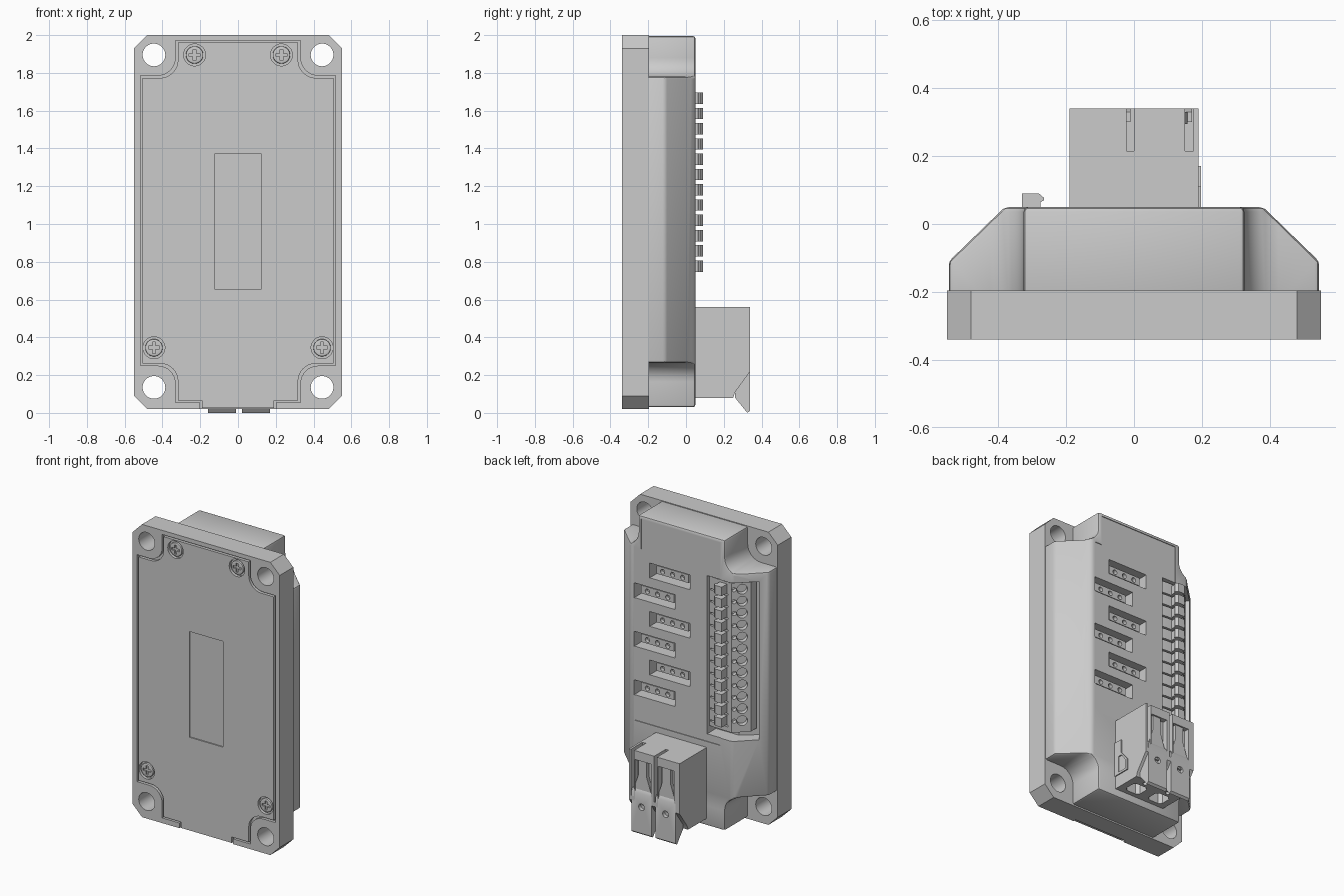
import bpy, bmesh, math
from mathutils import Vector

if "Cube" in bpy.data.objects:
    bpy.data.objects.remove(bpy.data.objects["Cube"])


def make(name, bm):
    bmesh.ops.recalc_face_normals(bm, faces=bm.faces[:])
    me = bpy.data.meshes.new(name)
    bm.to_mesh(me)
    bm.free()
    ob = bpy.data.objects.new(name, me)
    bpy.context.collection.objects.link(ob)
    return ob


def prism(name, pts, axis, a, b):
    """Extrude a 2D outline along an axis from a to b."""
    place = {'x': lambda p, t: (t, p[0], p[1]),
             'y': lambda p, t: (p[0], t, p[1]),
             'z': lambda p, t: (p[0], p[1], t)}[axis]
    bm = bmesh.new()
    lo = [bm.verts.new(place(p, a)) for p in pts]
    hi = [bm.verts.new(place(p, b)) for p in pts]
    bm.faces.new(lo)
    bm.faces.new(hi)
    for i in range(len(pts)):
        j = (i + 1) % len(pts)
        bm.faces.new((lo[i], lo[j], hi[j], hi[i]))
    return make(name, bm)


def box(name, x0, x1, y0, y1, z0, z1):
    return prism(name, [(x0, y0), (x1, y0), (x1, y1), (x0, y1)], 'z', z0, z1)


def cyl(name, centre, direction, r, length, seg=24):
    bm = bmesh.new()
    d = Vector(direction)
    bmesh.ops.create_cone(bm, cap_ends=True, segments=seg, radius1=r, radius2=r, depth=length)
    bm.transform(d.to_track_quat('Z', 'Y').to_matrix().to_4x4())
    bmesh.ops.translate(bm, verts=bm.verts[:], vec=Vector(centre))
    return make(name, bm)


def join(name, obs):
    bm = bmesh.new()
    for o in obs:
        bm.from_mesh(o.data)
        bpy.data.objects.remove(o)
    return make(name, bm)


def apply_mod(ob, mod):
    bpy.context.view_layer.objects.active = ob
    bpy.ops.object.modifier_apply(modifier=mod.name)


def cut(ob, cutters, op='DIFFERENCE'):
    c = join('cutter', cutters)
    c.hide_render = True
    m = ob.modifiers.new('cut', 'BOOLEAN')
    m.operation, m.solver, m.object = op, 'EXACT', c
    apply_mod(ob, m)
    bpy.data.objects.remove(c)


def bevel(ob, w, seg=2):
    m = ob.modifiers.new('bevel', 'BEVEL')
    m.width, m.segments, m.limit_method = w, seg, 'ANGLE'
    m.angle_limit = math.radians(30)
    m.use_clamp_overlap = False
    apply_mod(ob, m)


def notched(hx, z0, z1, nx, n0, n1, r, steps=8):
    """Rectangle with a rounded-in notch at each corner."""
    right = [(nx, z0)]
    for k in range(steps + 1):
        a = math.pi - k * math.pi / 2 / steps
        right.append((nx + r + r * math.cos(a), n0 - r + r * math.sin(a)))
    right += [(hx, n0), (hx, n1)]
    for k in range(steps + 1):
        a = -math.pi / 2 - k * math.pi / 2 / steps
        right.append((nx + r + r * math.cos(a), n1 + r + r * math.sin(a)))
    right.append((nx, z1))
    return right + [(-x, z) for x, z in reversed(right)]


HOLES = [(s * .445, z) for s in (-1, 1) for z in (.135, 1.895)]
SCREWS = [(s * x, z) for s in (-1, 1) for x, z in ((.23, 1.895), (.445, .345))]

# Mounting flange with chamfered corners, four holes and a seat for the lid
q = [(.48, .02), (.55, .09), (.55, 1.93), (.48, 2.0)]
flange = prism('mounting_flange', q + [(-x, z) for x, z in reversed(q)], 'y', -.34, -.195)
cut(flange, [cyl('c', (x, -.27, z), (0, 1, 0), .06, .3, 40) for x, z in HOLES])
cut(flange, [prism('c', notched(.517, .055, 1.972, .33, .25, 1.785, .095), 'y', -.4, -.32)])
cut(flange, [box('c', -.2, .2, -.4, -.32, 0, .1)])

# Front lid with label recess and screw wells
lid = prism('front_lid', notched(.505, .065, 1.96, .318, .262, 1.773, .095), 'y', -.34, -.319)
cut(lid, [box('c', -.19, .19, -.34, -.319, .025, .1)], 'UNION')
cut(lid, [cyl('c', (x, -.33, z), (0, 1, 0), .058, .1, 32) for x, z in SCREWS])
label = box('c', -.125, .125, -.36, -.332, .655, 1.37)
cut(lid, [label])

# Cross-head screws
for i, (x, z) in enumerate(SCREWS):
    s = cyl('lid_screw_%d' % i, (x, -.328, z), (0, 1, 0), .046, .02, 32)
    bevel(s, .005)
    for w, h in ((.03, .008), (.008, .03)):
        cut(s, [box('c', x - w, x + w, -.36, -.327, z - h, z + h)])

# Upper housing: notched outline intersected with the sloped-side profile
body = prism('upper_housing', notched(.545, .03, 1.995, .325, .265, 1.78, .1), 'y', -.25, .05)
p = [(.545, -.3), (.545, -.11), (.38, .05), (.37, .2)]
p = [(.545, -.3), (.545, -.11), (.38, .05), (.28, .147)]
cut(body, [prism('c', p + [(-x, y) for x, y in reversed(p)], 'z', -.1, 2.1)], 'INTERSECT')
bevel(body, .014)

# Shallow label panel on the back
panel = [(-.29, .6), (.352, .6), (.352, 1.77), (.3, 1.77), (.3, 1.972), (-.29, 1.972)]
cut(body, [prism('c', panel, 'y', .045, .2)])

# Terminal pocket across the sloped side
pocket = [(-.19, .2), (-.19, -.05), (-.36, -.05), (-.46, -.13), (-.5, -.066), (-.56, .03), (-.56, .2)]
cut(body, [prism('c', pocket, 'z', .65, 1.72)])

# Six staggered plug sockets
sockets = []
for i in range(6):
    x0, x1 = (-.06, .24) if i % 2 == 0 else (.05, .355)
    top = 1.69 - .164 * i
    sockets.append((x0, x1, top - .1, top))
cut(body, [box('c', x0, x1, -.04, .2, z0, z1) for x0, x1, z0, z1 in sockets])
for i, (x0, x1, z0, z1) in enumerate(sockets):
    zc = (z0 + z1) / 2
    core = box('socket_core_%d' % i, x0 + .03, x1 - .03, -.06, .015, zc - .025, zc + .03)
    cut(core, [cyl('c', (x0 + f * (x1 - x0), .02, zc), (0, 1, 0), .016, .06, 16)
               for f in (.25, .5, .75)])

# Terminal strip with row grooves, wire holes and test holes
ROWS = [.777 + .0808 * i for i in range(12)]
strip = prism('terminal_strip', [(-.195, -.07), (-.195, .025), (-.23, .03), (-.365, .035),
                                 (-.452, -.047), (-.452, -.11), (-.36, -.07)], 'z', .7, 1.71)
face = Vector((-.087, -.082, 0)).normalized()
out = Vector((face.y, -face.x, 0))
cuts = []
for z in ROWS:
    for t, r in ((.016, .014), (.066, .033)):
        c = Vector((-.365, .035, z)) + face * t
        cuts.append(cyl('c', c, out, r, .07, 20))
cut(strip, cuts)
cut(strip, [box('c', -.34, -.2, .01, .2, z - .046, z - .035) for z in ROWS])

# Release latches
hook = [(-.33, .0), (-.33, .09), (-.28, .09), (-.265, .077), (-.265, .07), (-.275, .064), (-.275, .0)]
for i, z in enumerate(ROWS):
    prism('release_latch_%02d' % i, hook, 'z', z - .03, z + .03)

# Power connector block
side = [(.03, .08), (.25, .08), (.26, .11), (.34, .22), (.34, .56), (.03, .56)]
conn = prism('power_connector', side, 'x', -.19, .19)
LEVERS = [(-.16, -.01), (.02, .17)]
cut(conn, [box('c', a, b, .215, .4, .25, .7) for a, b in ((-.022, 0), (.15, .175))])
cut(conn, [box('c', a, b, .305, .4, .1, .5) for a, b in ((-.15, -.03), (.022, .145))])
wire = [(-.055, .1), (-.035, .08), (.035, .08), (.055, .1), (.055, .16),
        (.035, .18), (-.035, .18), (-.055, .16)]
cut(conn, [prism('c', [(x + s * .09, y) for x, y in wire], 'z', 0, .2) for s in (-1, 1)])
cut(conn, [cyl('c', (s * .09, .215, .1), (0, 0, 1), .015, .12, 16) for s in (-1, 1)])

# Connector levers: narrow stem above a wide wedge tip
for i, (a, b) in enumerate(LEVERS):
    m = (a + b) / 2
    stem = [(m - .03, .55), (m + .03, .55), (m + .03, .4), (b - .012, .3),
            (b - .012, .2), (a + .012, .2), (a + .012, .3), (m - .03, .4)]
    prism('lever_stem_%d' % i, stem, 'y', .295, .33)
    tip = prism('lever_tip_%d' % i, [(.26, .08), (.325, 0), (.34, .012), (.34, .28),
                                     (.33, .3), (.3, .3), (.3, .17), (.26, .11)], 'x', a, b)
    cut(tip, [cyl('c', (m, .34, .19), (0, 1, 0), .022, .05, 20)])

# Side keying tab on the connector
tab = prism('connector_tab', [(.05, .165), (.17, .165), (.17, .24), (.11, .31),
                              (.11, .4), (.05, .4)], 'x', .18, .197)
cut(tab, [prism('c', [(.085, .18), (.155, .18), (.155, .235), (.115, .29), (.085, .29)], 'x', .1, .3)])

for ob in bpy.data.objects:
    ob.select_set(ob.type == 'MESH')
bpy.ops.object.shade_smooth_by_angle(angle=math.radians(30))
